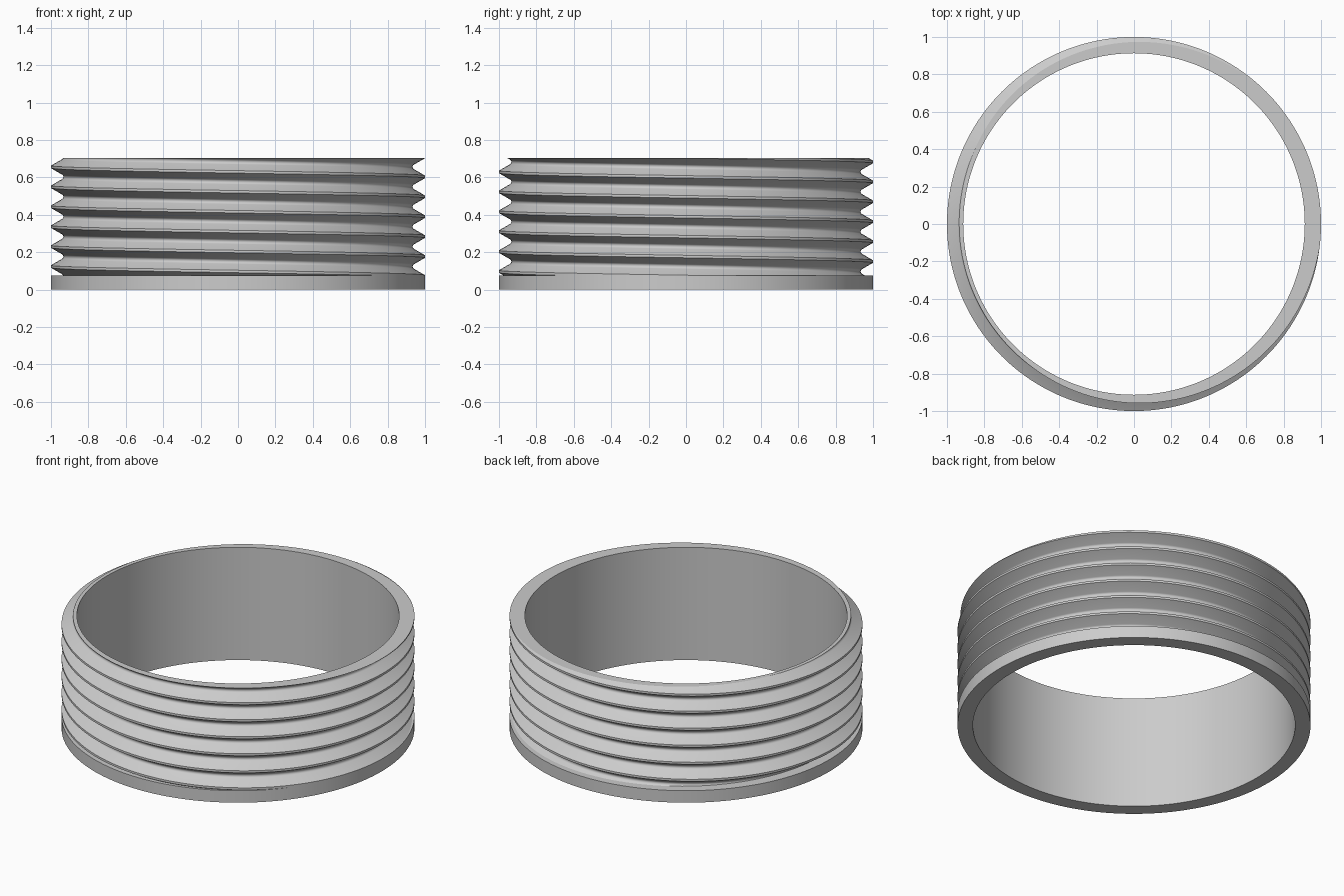
import bpy, bmesh, math

if "Cube" in bpy.data.objects:
    bpy.data.objects.remove(bpy.data.objects["Cube"])

N = 192                   # columns around the ring
OUTER, INNER = 1.0, 0.913
BASE, TOP = 0.075, 0.705  # plain collar height, full height
PITCH, CREST = 0.1065, 0.177  # thread pitch, crest height at angle 0
FLAT = PITCH / 16         # half width of the crest flat
FILLET = 0.0145           # groove root radius
ARC = 8                   # segments in the groove root
T30 = math.tan(math.radians(30))

# One pitch of the thread profile, (height, radius), crest flat first
apex = OUTER - (PITCH / 2 - FLAT) / T30
centre = apex + 2 * FILLET
profile = [(-FLAT, OUTER), (FLAT, OUTER)]
for i in range(ARC + 1):
    a = math.radians(-60 + 120 * i / ARC)
    profile.append((PITCH / 2 + FILLET * math.sin(a), centre - FILLET * math.cos(a)))


def helix_points(shift):
    return [(CREST + shift + t * PITCH + z, r) for t in range(-3, 8) for z, r in profile]


def radius_at(points, z):
    for (z0, r0), (z1, r1) in zip(points, points[1:]):
        if z0 <= z <= z1:
            return r0 + (r1 - r0) * (z - z0) / max(z1 - z0, 1e-9)
    return OUTER


def column(j):
    """Closed cross-section: bore, collar, thread trimmed to its height range."""
    pts = helix_points(-PITCH * j / N)
    lo, hi = radius_at(pts, BASE), radius_at(pts, TOP)
    section = [(0, INNER), (0, OUTER), (BASE, OUTER)]
    for z, r in pts:
        section.append((BASE, lo) if z < BASE else (TOP, hi) if z > TOP else (z, r))
    return section + [(TOP, INNER)]


# Sweep the section around; the last column welds onto the first, one pitch along
bm = bmesh.new()
cols = []
for j in range(N + 1):
    a = 2 * math.pi * j / N
    cols.append([bm.verts.new((r * math.cos(a), r * math.sin(a), z)) for z, r in column(j)])
count = len(cols[0])
for c0, c1 in zip(cols, cols[1:]):
    for k in range(count):
        m = (k + 1) % count
        bm.faces.new((c0[k], c1[k], c1[m], c0[m]))
bmesh.ops.remove_doubles(bm, verts=bm.verts[:], dist=2e-5)
bmesh.ops.recalc_face_normals(bm, faces=bm.faces[:])

mesh = bpy.data.meshes.new("threaded_ring")
bm.to_mesh(mesh)
bm.free()
ring = bpy.data.objects.new("threaded_ring", mesh)
bpy.context.collection.objects.link(ring)

# Plain grey finish
grey = bpy.data.materials.new("light_grey")
grey.diffuse_color = (0.6, 0.6, 0.6, 1)
grey.use_nodes = True
grey.node_tree.nodes["Principled BSDF"].inputs["Base Color"].default_value = grey.diffuse_color
mesh.materials.append(grey)

# Smooth around, sharp at crests and rims
bpy.context.view_layer.objects.active = ring
ring.select_set(True)
bpy.ops.object.shade_smooth_by_angle(angle=math.radians(30))
